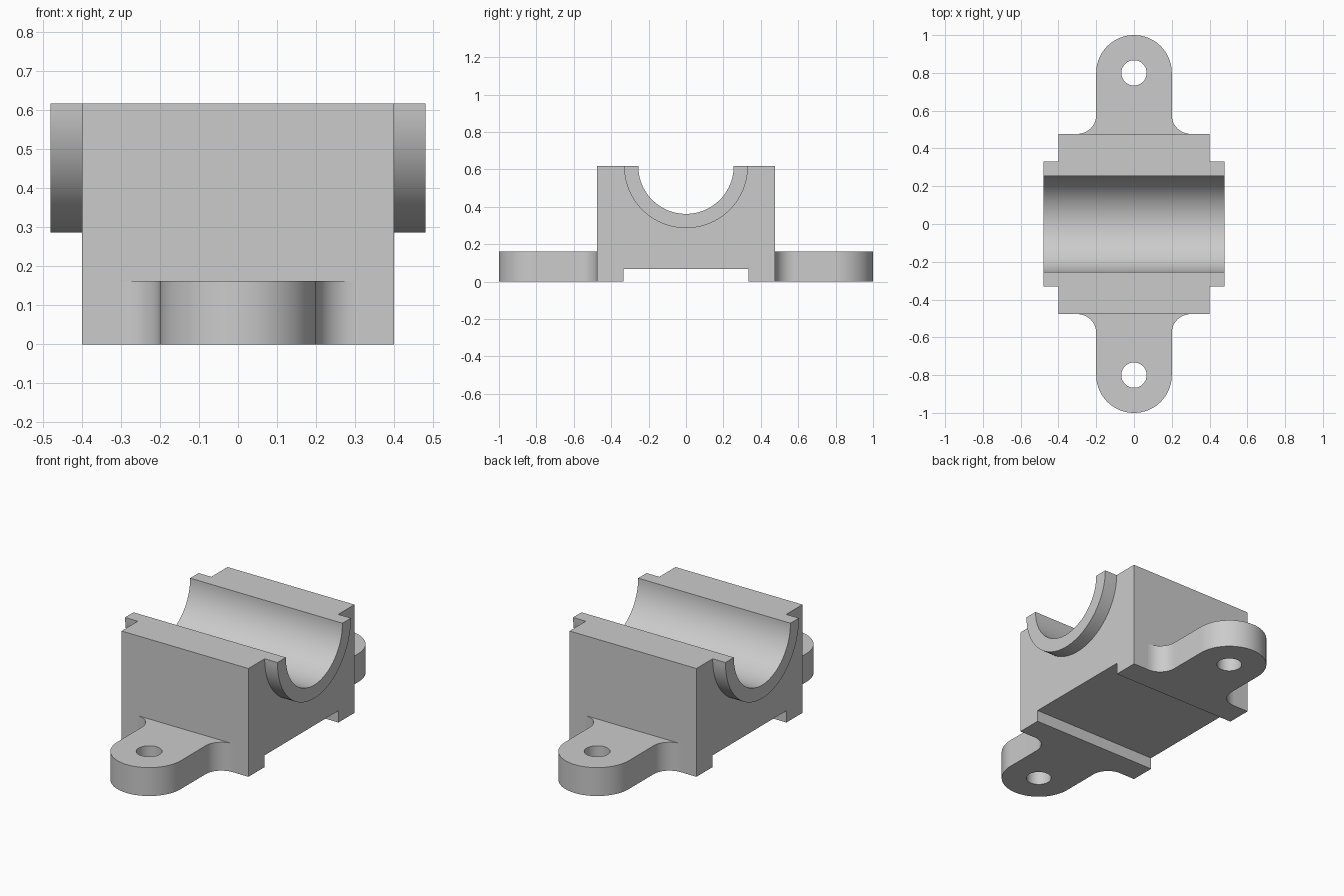
import bpy, bmesh
from math import cos, sin, radians
from mathutils import Vector, Matrix

cube = bpy.data.objects.get("Cube")
if cube:
    bpy.data.objects.remove(cube)

# Dimensions
HALF_X, HALF_Y, TOP = 0.4, 0.477, 0.617
BORE, COLLAR, COLLAR_X = 0.255, 0.331, 0.48
SLOT_Y, SLOT_Z = 0.333, 0.067
LUG_W, LUG_Y, LUG_H = 0.2, 0.8, 0.162
HOLE, FILLET = 0.067, 0.1

grey = bpy.data.materials.new("plain grey")
grey.use_nodes = True
grey.diffuse_color = (0.6, 0.6, 0.6, 1)
grey.node_tree.nodes["Principled BSDF"].inputs["Base Color"].default_value = (0.6, 0.6, 0.6, 1)


def arc(cx, cy, r, start, end, steps):
    angles = [radians(start + (end - start) * i / steps) for i in range(steps + 1)]
    return [(cx + r * cos(a), cy + r * sin(a)) for a in angles]


def extrude_profile(name, loops, depth, matrix):
    """Fill closed 2D loops (later ones are holes), extrude along local z, then place."""
    bm = bmesh.new()
    edges = []
    for loop in loops:
        verts = [bm.verts.new((u, v, 0)) for u, v in loop]
        edges += [bm.edges.new((a, b)) for a, b in zip(verts, verts[1:] + verts[:1])]
    bmesh.ops.triangle_fill(bm, edges=edges, use_beauty=True, normal=(0, 0, 1))
    result = bmesh.ops.extrude_face_region(bm, geom=bm.faces[:], use_keep_orig=True)
    moved = [g for g in result["geom"] if isinstance(g, bmesh.types.BMVert)]
    bmesh.ops.translate(bm, verts=moved, vec=Vector((0, 0, depth)))
    bmesh.ops.transform(bm, matrix=matrix, verts=bm.verts[:])
    bmesh.ops.recalc_face_normals(bm, faces=bm.faces[:])
    mesh = bpy.data.meshes.new(name)
    bm.to_mesh(mesh)
    bm.free()
    mesh.materials.append(grey)
    obj = bpy.data.objects.new(name, mesh)
    bpy.context.collection.objects.link(obj)
    return obj


def along_x(x):
    """Maps profile (u, v, depth) to (y, z, x)."""
    return Matrix(((0, 0, 1, x), (1, 0, 0, 0), (0, 1, 0, 0), (0, 0, 0, 1)))


parts = []

# Block with the half-round bore on top and the relief slot underneath
bore = arc(0, TOP, BORE, 180, 360, 48)
block = [(-HALF_Y, TOP)] + bore + [
    (HALF_Y, TOP), (HALF_Y, 0), (SLOT_Y, 0), (SLOT_Y, SLOT_Z),
    (-SLOT_Y, SLOT_Z), (-SLOT_Y, 0), (-HALF_Y, 0)]
parts.append(extrude_profile("bearing_block", [block], 2 * HALF_X, along_x(-HALF_X)))

# Half-ring collars standing out from both ends of the bore
ring = arc(0, TOP, COLLAR, 180, 360, 48) + bore[::-1]
for name, x in (("left_collar", HALF_X), ("right_collar", -COLLAR_X)):
    parts.append(extrude_profile(name, [ring], COLLAR_X - HALF_X, along_x(x)))

# Rounded mounting lugs with filleted roots and bolt holes
side = LUG_W + FILLET
root = HALF_Y + FILLET
outline = (arc(side, root, FILLET, 270, 180, 12)
           + arc(0, LUG_Y, LUG_W, 0, 180, 48)
           + arc(-side, root, FILLET, 0, -90, 12))
hole = arc(0, LUG_Y, HOLE, 0, 360, 32)[:-1]
for name, turn in (("back_lug", 0), ("front_lug", 180)):
    parts.append(extrude_profile(name, [outline, hole], LUG_H,
                                 Matrix.Rotation(radians(turn), 4, "Z")))

# Smooth the curved walls, keep the edges crisp
bpy.ops.object.select_all(action="DESELECT")
for obj in parts:
    obj.select_set(True)
bpy.context.view_layer.objects.active = parts[0]
bpy.ops.object.shade_smooth_by_angle(angle=radians(30))
